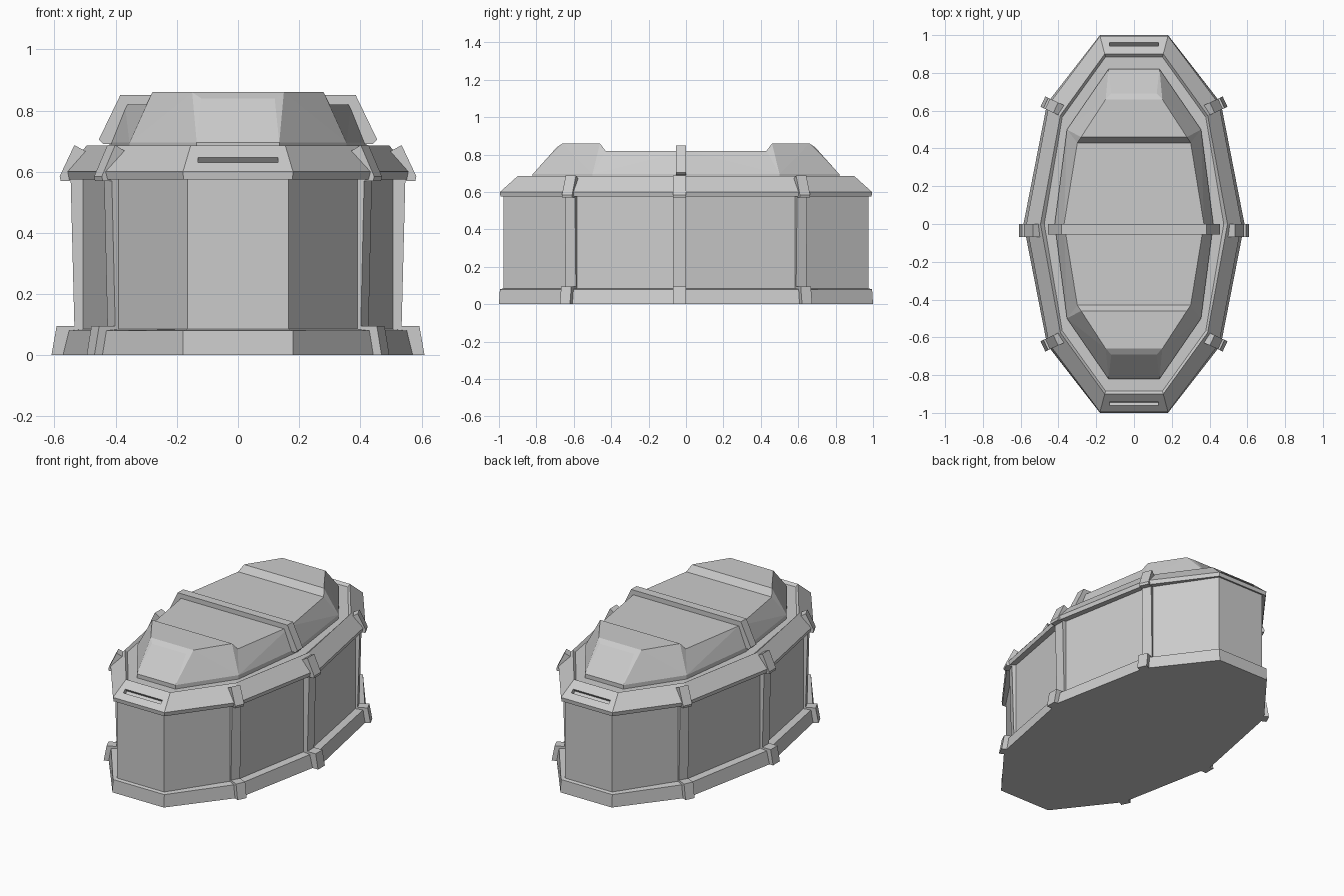
import bpy, bmesh, math
from mathutils import Vector

if "Cube" in bpy.data.objects:
    bpy.data.objects.remove(bpy.data.objects["Cube"])


def finish(name, bm):
    bmesh.ops.recalc_face_normals(bm, faces=bm.faces)
    me = bpy.data.meshes.new(name)
    bm.to_mesh(me)
    bm.free()
    ob = bpy.data.objects.new(name, me)
    bpy.context.collection.objects.link(ob)
    return ob


def ring(a, ya, b, yb, c, z):
    # ten-sided outline: end corner (a, ya), shoulder (b, yb), waist (c, 0)
    q = [(c, 0), (b, yb), (a, ya), (-a, ya), (-b, yb), (-c, 0),
         (-b, -yb), (-a, -ya), (a, -ya), (b, -yb)]
    return [(x, y, z) for x, y in q]


def loft(name, rings):
    bm = bmesh.new()
    rows = [[bm.verts.new(p) for p in r] for r in rings]
    n = len(rows[0])
    for lo, hi in zip(rows, rows[1:]):
        for i in range(n):
            j = (i + 1) % n
            bm.faces.new((lo[i], lo[j], hi[j], hi[i]))
    bm.faces.new(rows[0][::-1])
    bm.faces.new(rows[-1])
    return finish(name, bm)


def hull(name, pts):
    # convex block mirrored across x
    bm = bmesh.new()
    for x, y, z in pts:
        for s in (1, -1):
            bm.verts.new((s * x, y, z))
    r = bmesh.ops.convex_hull(bm, input=bm.verts)
    junk = {e for e in r['geom_interior'] + r['geom_unused'] if isinstance(e, bmesh.types.BMVert)}
    bmesh.ops.delete(bm, geom=list(junk), context='VERTS')
    bmesh.ops.dissolve_limit(bm, angle_limit=0.02, verts=bm.verts, edges=bm.edges)
    return finish(name, bm)


def plate(name, profile, origin, direction, width):
    # (distance, z) profile placed along a direction and given thickness
    d = Vector((direction[0], direction[1], 0)).normalized()
    side = Vector((-d.y, d.x, 0)) * width / 2
    o = Vector((origin[0], origin[1], 0))
    return loft(name, [[o + d * u + Vector((0, 0, z)) + side * s for u, z in profile]
                       for s in (-1, 1)])


# Body with foot flange, walls, overhanging rim and lid groove
body = loft("body", [
    ring(.18, 1.0, .46, .64, .585, 0),
    ring(.18, .995, .45, .63, .565, .08),
    ring(.165, .975, .41, .61, .52, .085),
    ring(.165, .975, .41, .61, .52, .58),
    ring(.178, .992, .445, .63, .565, .575),
    ring(.18, .995, .45, .635, .57, .60),
    ring(.155, .90, .39, .575, .495, .685),
    ring(.15, .885, .38, .565, .475, .67),
    ring(.14, .82, .35, .52, .425, .67),
])

# Slots in the sloping rim at both ends
for s in (1, -1):
    bpy.ops.mesh.primitive_cube_add(size=1, location=(0, s * .953, .638))
    cut = bpy.context.object
    cut.name = "slot_cutter"
    cut.scale = (.26, .025, .05)
    cut.rotation_euler.x = -s * math.radians(41.8)
    cut.hide_render = True
    cut.hide_set(True)
    m = body.modifiers.new("slot", 'BOOLEAN')
    m.operation, m.object, m.solver = 'DIFFERENCE', cut, 'EXACT'

# Ribs wrapping foot, wall and rim at the waist and four shoulders
rib = [(.03, 0), (.013, .095), (-.045, .095), (-.033, .57), (0, .57), (.003, .585),
       (-.045, .687), (-.085, .665), (-.12, .6), (-.12, 0)]
for sx in (1, -1):
    plate("waist_rib", rib, (sx * .58, -.035), (sx, 0), .068)
    for sy in (1, -1):
        plate("shoulder_rib", rib, (sx * .455, sy * .635), (sx * .9, sy * .42), .06)

# Lid centre panel
hull("lid_centre", [(.42, 0, .66), (.42, 0, .695), (.37, 0, .82)] +
     [p for s in (1, -1) for p in ((.355, s * .5, .66), (.355, s * .5, .695), (.30, s * .43, .82))])

# Raised lid ends
for s in (1, -1):
    end = hull("lid_end", [(x, s * y, z) for x, y, z in (
        (.135, .82, .66), (.135, .82, .695), (.355, .5, .66), (.355, .5, .695),
        (.30, .43, .66), (.30, .43, .82), (.28, .46, .86), (.15, .66, .86), (.12, .69, .84))])

# Strap across the lid
plate("lid_strap", [(.44, .69), (.455, .705), (.385, .85), (-.385, .85), (-.455, .705), (-.44, .69)],
      (0, -.027), (1, 0), .055)
